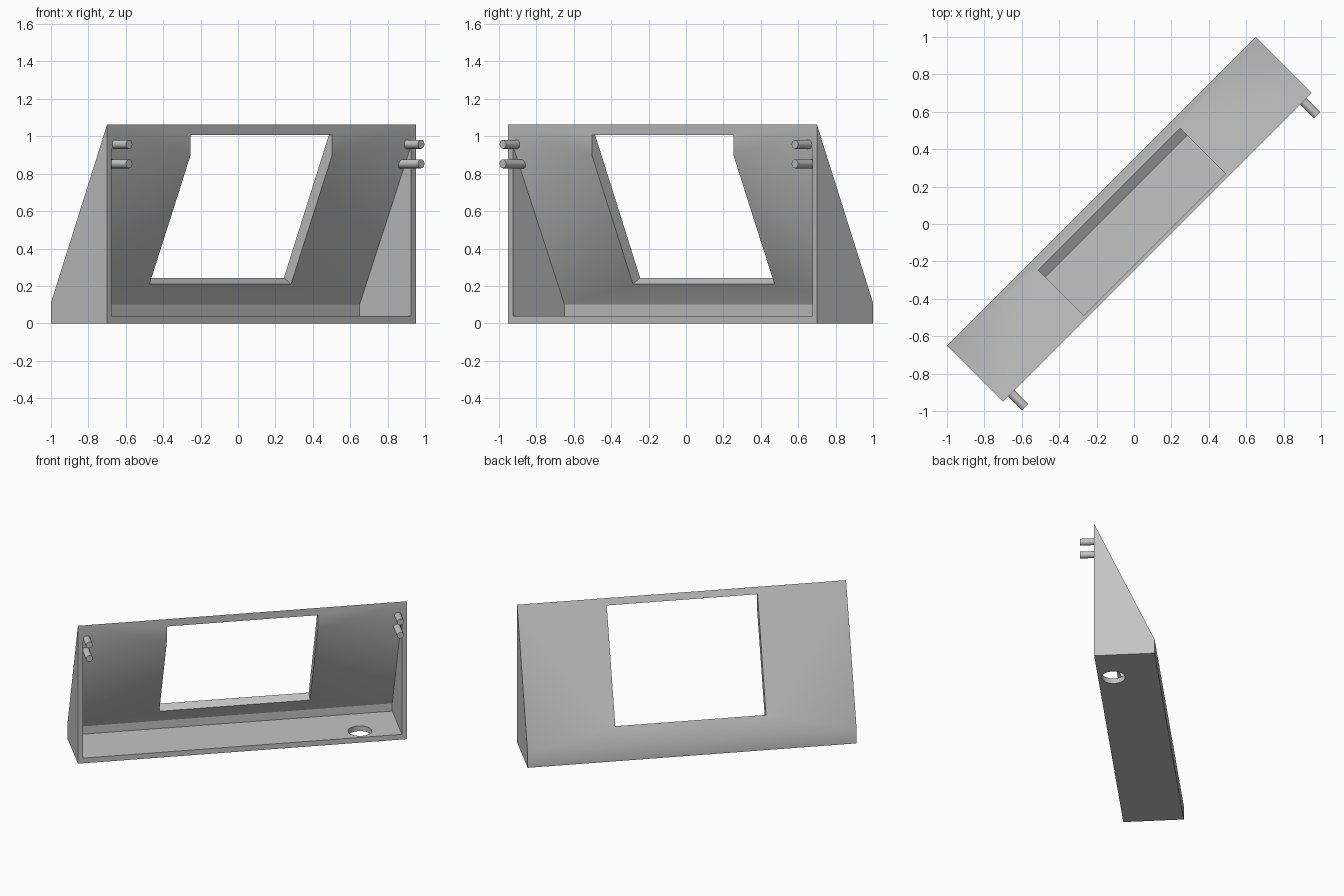
import bpy, bmesh, math
from mathutils import Matrix

if "Cube" in bpy.data.objects:
    bpy.data.objects.remove(bpy.data.objects["Cube"])

TURN = Matrix.Rotation(math.radians(45), 4, 'Z')  # housing stands diagonally

grey = bpy.data.materials.new("plain_grey")
grey.diffuse_color = (0.55, 0.55, 0.55, 1)
grey.use_nodes = True
grey.node_tree.nodes["Principled BSDF"].inputs["Base Color"].default_value = grey.diffuse_color


def make_object(name, bm):
    bmesh.ops.recalc_face_normals(bm, faces=bm.faces)
    bm.transform(TURN)
    mesh = bpy.data.meshes.new(name)
    bm.to_mesh(mesh)
    bm.free()
    mesh.materials.append(grey)
    ob = bpy.data.objects.new(name, mesh)
    bpy.context.collection.objects.link(ob)
    return ob


def cylinder(name, radius, length, matrix, sides):
    bm = bmesh.new()
    bmesh.ops.create_cone(bm, cap_ends=True, segments=sides, radius1=radius,
                          radius2=radius, depth=length, matrix=matrix)
    return make_object(name, bm)


def smooth(ob):
    bpy.ops.object.select_all(action='DESELECT')
    ob.select_set(True)
    bpy.context.view_layer.objects.active = ob
    bpy.ops.object.shade_smooth_by_angle(angle=math.radians(30))


# Housing: section points as (half width, depth, height), mirrored left/right
FRONT, BACK = -0.177, 0.247
END, SIDE, WIN = 1.167, 1.132, 0.535
POINTS = {
    # outer wedge
    'A': (END, FRONT, 0), 'B': (END, BACK, 0),
    'C': (END, BACK, 0.11), 'D': (END, FRONT, 1.063),
    # cavity
    'E': (SIDE, FRONT, 0.04), 'F': (SIDE, 0.213, 0.04),
    'G': (SIDE, 0.213, 0.10), 'H': (SIDE, FRONT, 0.95),
    # window: outer rim, then thickened inner rim
    'P': (WIN, 0.188, 0.243), 'Q': (WIN, -0.156, 1.016),
    'R': (WIN, 0.134, 0.21), 'S': (WIN, FRONT, 0.90), 'T': (WIN, FRONT, 1.007),
}
bm = bmesh.new()
right = {k: bm.verts.new(p) for k, p in POINTS.items()}
left = {k: bm.verts.new((-p[0], p[1], p[2])) for k, p in POINTS.items()}
# faces found on each side: end, slope, front frame, cavity side and back, jamb
for side in (right, left):
    for loop in ("ABCD", "DCPQ", "AEHD", "DHST", "EFGH", "GRSH", "PQTSR"):
        bm.faces.new([side[k] for k in loop])
# faces spanning from left to right
for a, b in ("AB", "BC", "CP", "QD", "DT", "TQ", "AE", "EF", "FG", "GR", "RP"):
    bm.faces.new((left[a], right[a], right[b], left[b]))
housing = make_object("housing", bm)

# Cable hole through the floor
cutter = cylinder("hole_cutter", 0.083, 0.09,
                  Matrix.Translation((0.853, -0.07, 0.02)), 48)
cutter.hide_render = True
cut = housing.modifiers.new("cable_hole", 'BOOLEAN')
cut.operation = 'DIFFERENCE'
cut.solver = 'EXACT'
cut.object = cutter
bpy.context.view_layer.objects.active = housing
bpy.ops.object.modifier_apply(modifier=cut.name)
bpy.data.objects.remove(cutter)
smooth(housing)

# Mounting pegs, two at each end, rooted in the sloped wall
TIP = -0.281
for label, sign in (("left", -1), ("right", 1)):
    for level, z, root in (("upper", 0.957, -0.155), ("lower", 0.853, -0.11)):
        place = (Matrix.Translation((sign * 1.104, (TIP + root) / 2, z))
                 @ Matrix.Rotation(math.pi / 2, 4, 'X'))
        smooth(cylinder(f"{label}_{level}_peg", 0.024, root - TIP, place, 24))
